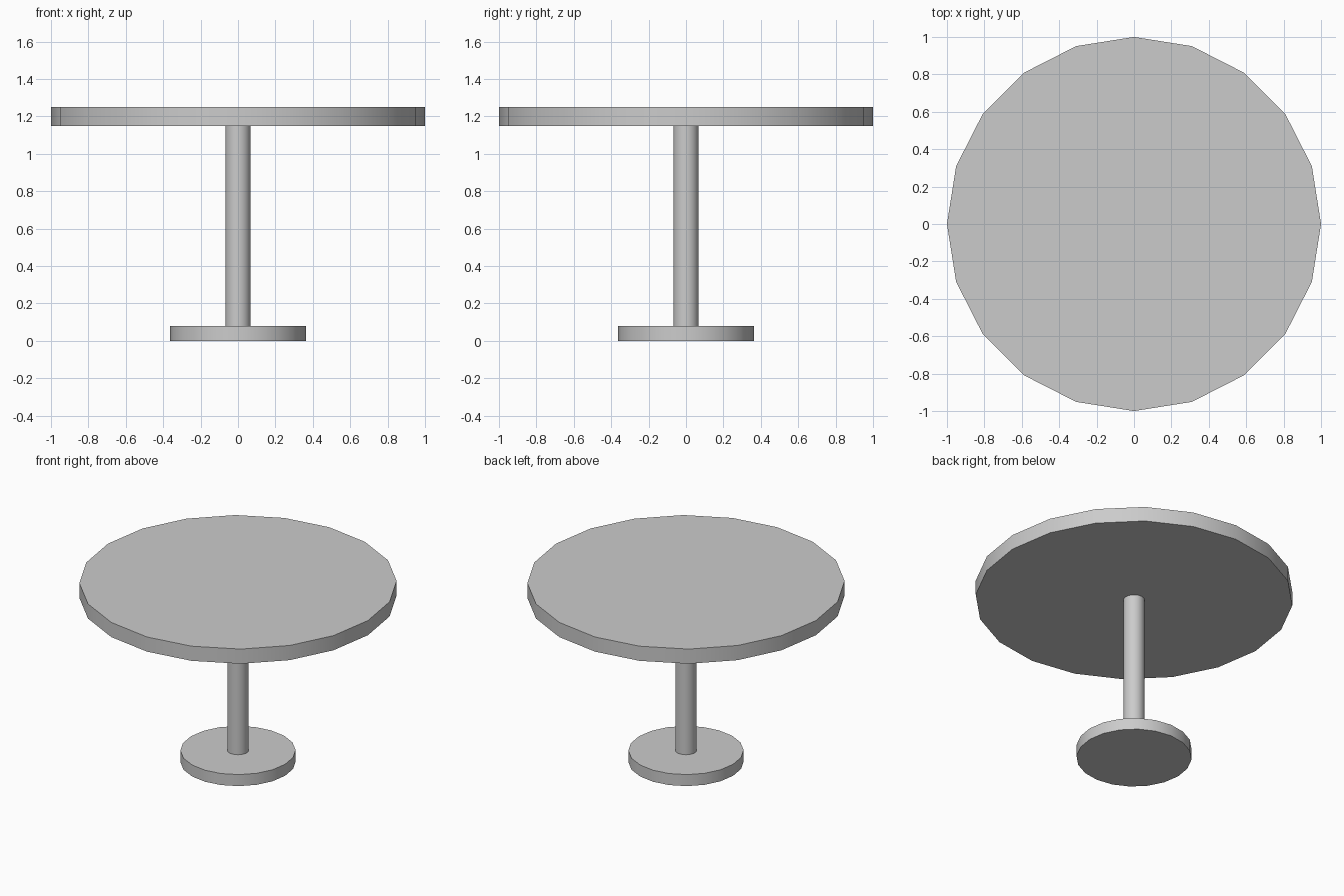
import bpy
import math

if "Cube" in bpy.data.objects:
    bpy.data.objects.remove(bpy.data.objects["Cube"])

SIDES = 20


def disc(name, radius, z0, z1):
    """Upright cylinder with smooth sides and sharp rims."""
    bpy.ops.mesh.primitive_cylinder_add(
        vertices=SIDES, radius=radius, depth=z1 - z0,
        location=(0, 0, (z0 + z1) / 2))
    obj = bpy.context.object
    obj.name = name
    bpy.ops.object.shade_smooth_by_angle(angle=math.radians(30))
    return obj


# Foot plate, central column and round top, stacked
disc("base", 0.363, 0.0, 0.08)
disc("column", 0.067, 0.08, 1.148)
disc("table_top", 1.0, 1.148, 1.25)
